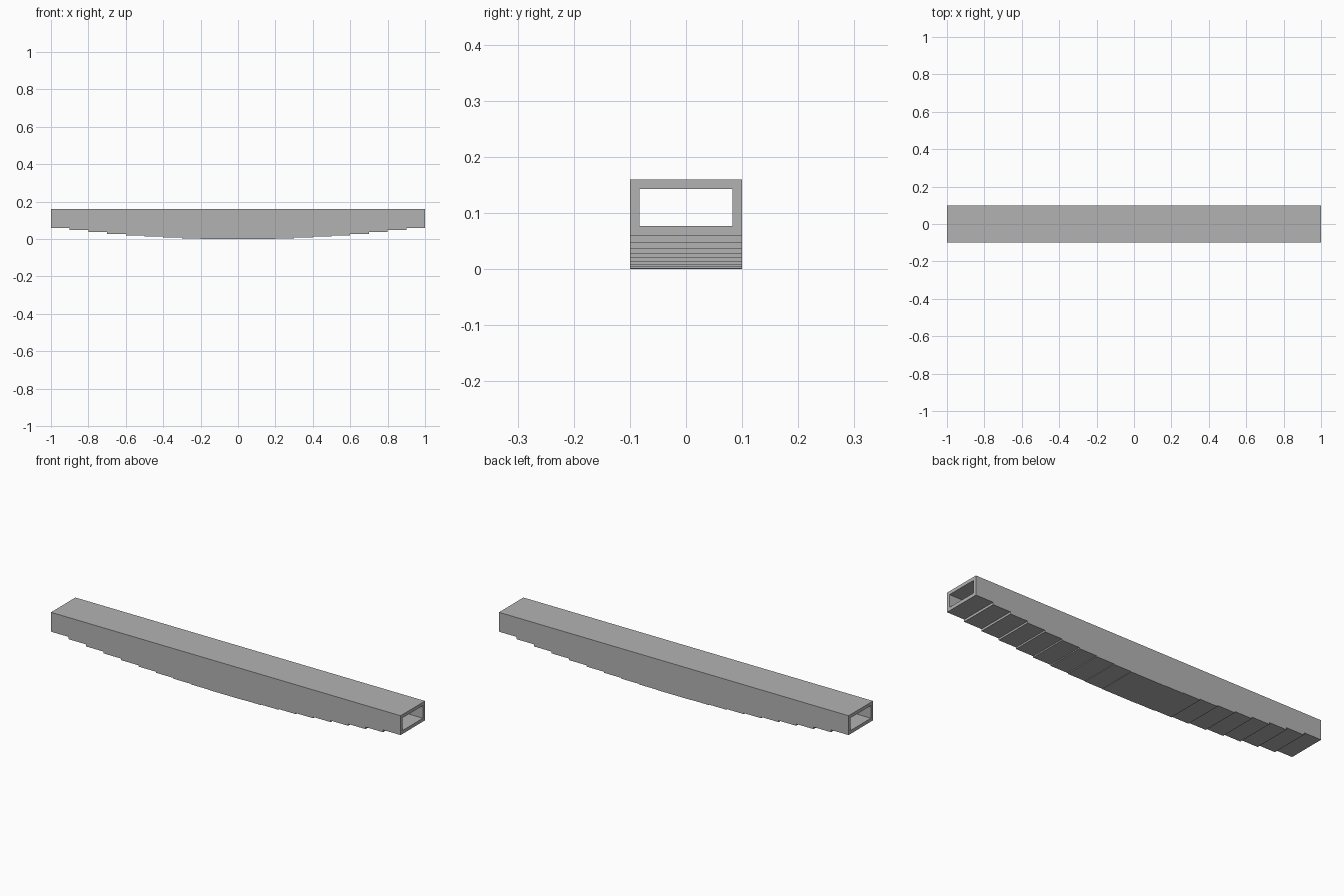
import bpy
import bmesh

cube = bpy.data.objects.get("Cube")
if cube:
    bpy.data.objects.remove(cube, do_unlink=True)

SEGMENTS = 20
LENGTH = 2.0
HALF_WIDTH = 0.1
HEIGHT = 0.16
WALL = 0.0175
RISE = 0.0665   # how far the parabolic underside climbs towards the ends

concrete = bpy.data.materials.new("concrete_grey")
concrete.use_nodes = True
colour = (0.45, 0.45, 0.45, 1)
concrete.diffuse_color = colour
concrete.node_tree.nodes["Principled BSDF"].inputs["Base Color"].default_value = colour


def stepped_prism(name, half_width, top, lift, overhang):
    """Extrude a beam profile whose underside steps along a parabola."""
    step = LENGTH / SEGMENTS
    end = LENGTH / 2 + overhang
    profile = [(end, top), (-end, top)]
    for i in range(SEGMENTS):
        x0 = -LENGTH / 2 + i * step
        x1 = x0 + step
        mid = (x0 + x1) / 2
        z = RISE * (mid ** 2 - (step / 2) ** 2) + lift
        if i == 0:
            x0 = -end
        if i == SEGMENTS - 1:
            x1 = end
        # the two middle segments share one level
        if i != SEGMENTS // 2:
            profile.append((x0, z))
        if i != SEGMENTS // 2 - 1:
            profile.append((x1, z))
    bm = bmesh.new()
    face = bm.faces.new([bm.verts.new((x, -half_width, z)) for x, z in profile])
    extruded = bmesh.ops.extrude_face_region(bm, geom=[face])["geom"]
    moved = [v for v in extruded if isinstance(v, bmesh.types.BMVert)]
    bmesh.ops.translate(bm, verts=moved, vec=(0, 2 * half_width, 0))
    bmesh.ops.recalc_face_normals(bm, faces=bm.faces)
    mesh = bpy.data.meshes.new(name)
    bm.to_mesh(mesh)
    bm.free()
    mesh.materials.append(concrete)
    obj = bpy.data.objects.new(name, mesh)
    bpy.context.collection.objects.link(obj)
    return obj


# Outer girder and the hollow that follows it at constant wall thickness
girder = stepped_prism("box_girder", HALF_WIDTH, HEIGHT, 0, 0)
hollow = stepped_prism("hollow_cutter", HALF_WIDTH - WALL, HEIGHT - WALL, WALL, 0.1)
hollow.hide_render = True

cut = girder.modifiers.new("hollow", "BOOLEAN")
cut.operation = "DIFFERENCE"
cut.solver = "EXACT"
cut.object = hollow
bpy.context.view_layer.objects.active = girder
bpy.ops.object.modifier_apply(modifier=cut.name)
bpy.data.objects.remove(hollow, do_unlink=True)
